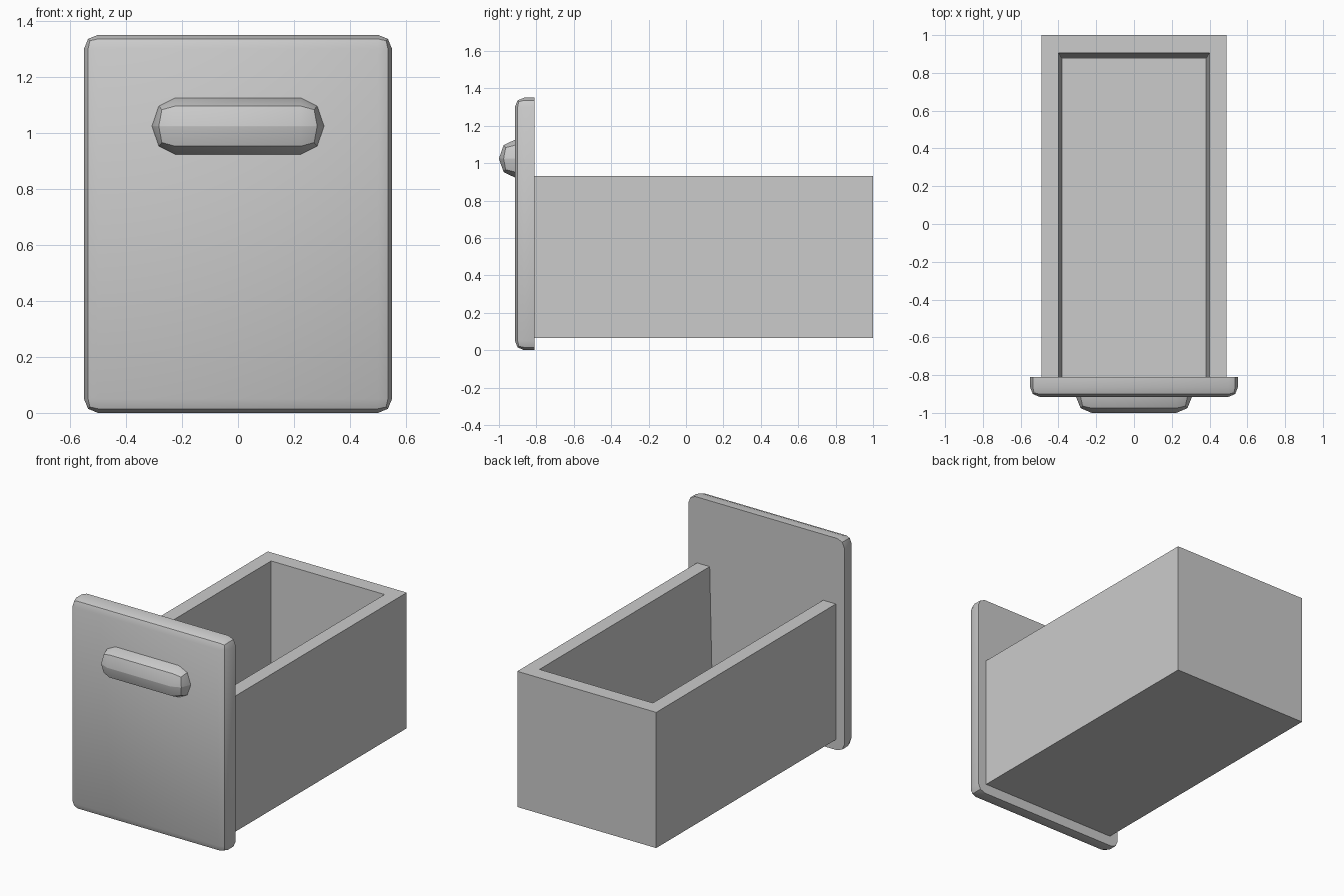
import bpy, bmesh, math
from mathutils import Vector

cube = bpy.data.objects.get("Cube")
if cube:
    bpy.data.objects.remove(cube, do_unlink=True)

GREY = (0.6, 0.6, 0.6, 1)
mat = bpy.data.materials.new("plain grey")
mat.use_nodes = True
mat.diffuse_color = GREY
mat.node_tree.nodes["Principled BSDF"].inputs["Base Color"].default_value = GREY


def add_object(name, bm, smooth=False):
    bmesh.ops.recalc_face_normals(bm, faces=bm.faces)
    mesh = bpy.data.meshes.new(name)
    bm.to_mesh(mesh)
    bm.free()
    mesh.materials.append(mat)
    obj = bpy.data.objects.new(name, mesh)
    bpy.context.collection.objects.link(obj)
    if smooth:
        bpy.ops.object.select_all(action="DESELECT")
        obj.select_set(True)
        bpy.context.view_layer.objects.active = obj
        bpy.ops.object.shade_smooth_by_angle(angle=math.radians(40))
    return obj


def box(lo, hi):
    bm = bmesh.new()
    bmesh.ops.create_cube(bm, size=1)
    lo, hi = Vector(lo), Vector(hi)
    for v in bm.verts:
        v.co = (lo + hi) / 2 + v.co * (hi - lo)
    return bm


def rounded_plate(name, lo, hi, radius, stretch=(1, 1, 1)):
    """Box rounded everywhere except around its flat back; stretch shapes the rounding."""
    s = Vector(stretch)
    bm = box([a / k for a, k in zip(lo, s)], [b / k for b, k in zip(hi, s)])
    back = max(v.co.y for v in bm.verts)
    edges = [e for e in bm.edges if any(v.co.y < back - 0.001 for v in e.verts)]
    bmesh.ops.bevel(bm, geom=edges, offset=radius, segments=2, profile=0.5,
                    affect="EDGES", clamp_overlap=True)
    bmesh.ops.remove_doubles(bm, verts=bm.verts, dist=0.0005)
    bmesh.ops.scale(bm, vec=s, verts=bm.verts)
    return add_object(name, bm, smooth=True)


# Front panel and its grip
rounded_plate("front_panel", (-0.55, -0.915, 0), (0.55, -0.81, 1.35), 0.05)
rounded_plate("handle", (-0.307, -1, 0.923), (0.307, -0.86, 1.125), 0.1, (0.83, 0.85, 1))

# Open tray: the cavity narrows towards the floor and runs up to the panel
FRONT, BACK, BOTTOM, RIM, FLOOR = -0.81, 1.0, 0.065, 0.93, 0.16
bm = bmesh.new()


def outline(half_width, back, z):
    """Front left, back left, back right, front right corners."""
    return [bm.verts.new(p) for p in ((-half_width, FRONT, z), (-half_width, back, z),
                                      (half_width, back, z), (half_width, FRONT, z))]


rings = [outline(0.49, BACK, BOTTOM), outline(0.49, BACK, RIM),
         outline(0.4, 0.905, RIM), outline(0.382, 0.875, FLOOR)]
for a, b in zip(rings, rings[1:]):
    for i in range(3):
        bm.faces.new((a[i], a[i + 1], b[i + 1], b[i]))
bm.faces.new(rings[0])
bm.faces.new(rings[-1])
# U-shaped front end against the panel
bm.faces.new([r[0] for r in rings] + [r[3] for r in reversed(rings)])
add_object("drawer_tray", bm)
